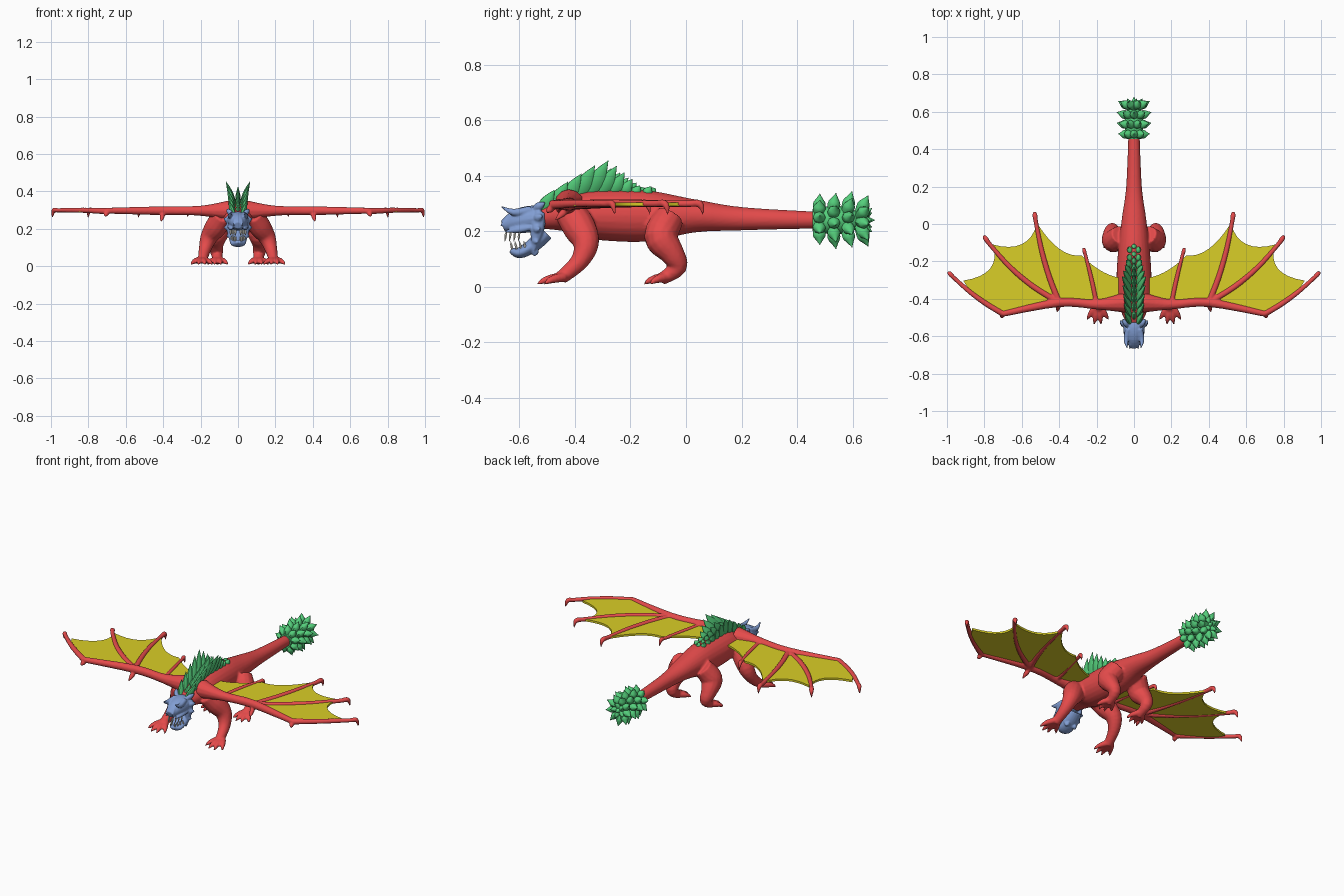
import bpy, bmesh, math
from mathutils import Vector

if "Cube" in bpy.data.objects:
    bpy.data.objects.remove(bpy.data.objects["Cube"])

X, Y, Z = Vector((1, 0, 0)), Vector((0, 1, 0)), Vector((0, 0, 1))


def material(name, rgb):
    m = bpy.data.materials.new(name)
    m.diffuse_color = (*rgb, 1)
    m.use_nodes = True
    m.node_tree.nodes["Principled BSDF"].inputs["Base Color"].default_value = m.diffuse_color
    return m


RED = material("red", (.78, .07, .07))
GREEN = material("green", (.09, .62, .2))
BLUE = material("blue", (.22, .34, .65))
YELLOW = material("yellow", (.7, .62, .02))
IVORY = material("ivory", (.85, .83, .75))


def bezier(a, c, b, t):
    return a * (1 - t) ** 2 + c * 2 * t * (1 - t) + b * t * t


def tube(bm, pts, ref=X, n=14, steps=4):
    """Smooth tapered tube; points are (x, y, z, radius along ref[, other radius])."""
    pts = [tuple(q) if len(q) == 5 else (*q, q[3]) for q in pts]
    p = [pts[0], *pts, pts[-1]]
    path = []
    for i in range(1, len(p) - 2):
        for k in range(steps):
            t = k / steps
            path.append([b + .5 * t * (c - a + t * (2 * a - 5 * b + 4 * c - d + t * (3 * (b - c) + d - a)))
                         for a, b, c, d in zip(*p[i - 1:i + 3])])
    path.append(pts[-1])
    rings = []
    for i, q in enumerate(path):
        tan = Vector(path[min(i + 1, len(path) - 1)][:3]) - Vector(path[max(i - 1, 0)][:3])
        tan.normalize()
        u = (ref - tan * ref.dot(tan)).normalized()
        v = tan.cross(u)
        ra, rb = max(q[3], .001), max(q[4], .001)
        rings.append([bm.verts.new(Vector(q[:3]) + u * ra * math.cos(w) + v * rb * math.sin(w))
                      for w in (math.tau * j / n for j in range(n))])
    for r0, r1 in zip(rings, rings[1:]):
        for j in range(n):
            bm.faces.new((r0[j], r0[(j + 1) % n], r1[(j + 1) % n], r1[j]))
    bm.faces.new(rings[0][::-1])
    bm.faces.new(rings[-1])


def spike(bm, base, tip, ra, rb, ref=X, belly=.4, n=8):
    """Pointed leaf or thorn from base to tip."""
    a, b = Vector(base), Vector(tip)
    shape = ((0, .75), (belly, 1), (.75, .55), (1, 0))
    tube(bm, [(*a.lerp(b, t), ra * k, rb * k) for t, k in shape], ref, n, 3)


def toes(bm, s, cx, y, length, spread):
    """Four clawed toes fanned out towards the front."""
    for i in range(4):
        f = (i - 1.5) / 1.5
        dx, dy = spread * f, -length * (1 - .25 * f * f)
        shape = ((.2, .035, .017), (.55, .03, .016), (.85, .021, .011), (1.05, .008, .003))
        tube(bm, [(s * (cx + dx * t), y + dy * t, z, r) for t, z, r in shape])


def finger(bm, a, b, bow, r=.018):
    """Wing finger from a to b, bowed sideways, ending in a claw hooked down."""
    a, b = Vector((*a, .294)), Vector((*b, .298))
    mid = (a + b) / 2 + Vector((*bow, .008))
    pts = [(*bezier(a, mid, b, t), r * (1 - .35 * t)) for t in (0, .3, .6, .9)]
    end = b + (b - mid).normalized() * .012
    tube(bm, pts + [(*b, r * .75), (end.x, end.y, .257, .002)], Z, 10)


def finish(bm, name, mat, voxel=0):
    bmesh.ops.recalc_face_normals(bm, faces=bm.faces)
    me = bpy.data.meshes.new(name)
    bm.to_mesh(me)
    bm.free()
    me.materials.append(mat)
    ob = bpy.data.objects.new(name, me)
    bpy.context.collection.objects.link(ob)
    bpy.ops.object.select_all(action='DESELECT')
    ob.select_set(True)
    bpy.context.view_layer.objects.active = ob
    if voxel:
        r = ob.modifiers.new("fuse", 'REMESH')
        r.mode, r.voxel_size, r.use_smooth_shade = 'VOXEL', voxel, True
        m = ob.modifiers.new("soften", 'SMOOTH')
        m.factor, m.iterations = .5, 3
    else:
        bpy.ops.object.shade_smooth_by_angle(angle=math.radians(45))


# Body and tail, with four legs fused in
bm = bmesh.new()
torso = [(-.54, .245, .035, .035), (-.43, .262, .085, .065), (-.33, .26, .095, .09),
         (-.14, .255, .085, .092), (.03, .255, .065, .06), (.2, .245, .042, .042), (.48, .24, .03, .03)]
tube(bm, [(0, *q) for q in torso], n=24, steps=6)
front_leg = [(.08, -.42, .27, .055), (.115, -.385, .215, .06), (.155, -.36, .155, .047),
             (.177, -.385, .09, .033), (.19, -.45, .032, .025)]
back_leg = [(.07, -.06, .25, .055), (.11, -.09, .18, .062), (.12, -.05, .12, .045),
            (.113, -.03, .07, .033), (.108, -.09, .026, .022)]
for s in (-1, 1):
    for leg in (front_leg, back_leg):
        tube(bm, [(s * q[0], *q[1:]) for q in leg])
    toes(bm, s, .194, -.42, .115, .055)
    toes(bm, s, .109, -.055, .095, .052)
finish(bm, "body", RED, .006)

# Wing plan: leading edge points and finger tips, mirrored by s
edge = [(.05, -.42), (.2, -.43), (.4, -.42), (.7, -.48), (.97, -.29)]
radii = [.055, .027, .024, .016, .012]
tips = [(.97, -.29), (.795, -.075), (.53, .05), (.267, -.14)]
for s, side in ((-1, "left"), (1, "right")):
    flip = lambda q: Vector((s * q[0], q[1]))
    bm = bmesh.new()
    tube(bm, [(*flip(q), .297, r) for q, r in zip(edge[:4], radii)], Z, 12)
    finger(bm, flip(edge[3]), flip((.985, -.265)), (s * .02, -.02), .017)
    finger(bm, flip(edge[2]), flip(tips[1]), (s * .045, -.045))
    finger(bm, flip(edge[2]), flip(tips[2]), (s * .03, -.02))
    finger(bm, flip(edge[1]), flip(tips[3]), (-s * .01, -.01), .015)
    for x, y in edge[2:4]:  # thumb claws
        drop = .055 if x < .5 else .025
        spike(bm, (s * x, y, .288), (s * (x + .012), y - drop, .29 - drop), .014, .014)
    finish(bm, side + "_wing_bones", RED, .005)

    # Membrane with scalloped trailing edge
    ends = [Vector(t).lerp(Vector(edge[2]), .1) for t in tips] + [Vector((.05, -.29))]
    outline = [Vector(q) for q in edge[:-1]] + [Vector((.85, -.4))]
    for a, b in zip(ends, ends[1:]):
        hub = Vector((.4, -.42)) if a.x > .5 else Vector((.15, -.42))
        c = ((a + b) / 2).lerp(hub, .3)
        outline += [bezier(a, c, b, k / 8) for k in range(8)]
    outline.append(ends[-1])
    bm = bmesh.new()
    face = bm.faces.new([bm.verts.new((s * q.x, q.y, .291)) for q in outline])
    up = bmesh.ops.extrude_face_region(bm, geom=[face])["geom"]
    bmesh.ops.translate(bm, verts=[g for g in up if isinstance(g, bmesh.types.BMVert)], vec=Z * .012)
    bmesh.ops.triangulate(bm, faces=[f for f in bm.faces if len(f.verts) > 4])
    finish(bm, side + "_wing_membrane", YELLOW)

# Head: skull, open jaw, brows, horns and cheek spikes
bm = bmesh.new()
skull = [(-.5, .245, .04, .035), (-.55, .245, .057, .048), (-.61, .235, .047, .043), (-.66, .218, .022, .02)]
jaw = [(-.505, .195, .042, .03), (-.55, .15, .046, .026), (-.6, .122, .04, .02), (-.632, .133, .014, .01)]
horn = [(.03, -.56, .275, .017), (.042, -.62, .268, .013), (.037, -.667, .29, .002)]
for part in (skull, jaw):
    tube(bm, [(0, *q) for q in part], n=18)
for s in (-1, 1):
    tube(bm, [(s * q[0], *q[1:]) for q in horn])
    spike(bm, (s * .045, -.525, .27), (s * .04, -.55, .12), .02, .026)     # jaw muscle
    spike(bm, (s * .012, -.62, .262), (s * .024, -.672, .215), .011, .013)  # nostril ridge
    spike(bm, (s * .048, -.56, .213), (s * .03, -.66, .197), .013, .013)    # upper lip
    for k in range(5):  # swept-back frill
        z, w = .28 - .036 * k, math.sin(.9 + .45 * k)
        spike(bm, (s * .045 * w, -.545, z), (s * .08 * w, -.505 - .01 * k, z + .025 - .013 * k), .014, .016)
finish(bm, "head", BLUE, .004)

# Teeth along both jaws
bm = bmesh.new()
for s in (-1, 1):
    for k in range(4):
        x, y = s * (.013 + .009 * k), -.648 + .016 * k
        spike(bm, (x, y, .195), (x, y - .004, .163), .005, .005, n=6)
        spike(bm, (x * .9, y + .022, .135), (x * .9, y + .016, .165), .005, .005, n=6)
finish(bm, "teeth", IVORY)

# Back plates: two splayed rows with a lower middle row
bm = bmesh.new()
for i in range(10):
    t = i / 9
    y, z = -.525 + .38 * t, min(.33, .265 + .17 * t)
    k = max(.28, min(.75 + .85 * t, 1.12, 2 - 1.9 * t))
    for s in (-1, 1):
        spike(bm, (s * .018, y, z), (s * (.02 + .04 * k), y + .068 * k, z + .111 * k),
              .014, .014 + .015 * k, n=10)
    spike(bm, (0, y + .02, z + .01), (0, y + .02 + .06 * k, z + .085 * k), .013, .012 + .012 * k, n=10)
finish(bm, "back_plates", GREEN)

# Tail club: staggered rings of stubby thorns on a core
bm = bmesh.new()
spike(bm, (0, .455, .24), (0, .68, .24), .052, .052, n=16)
for i in range(4):
    y, r = .478 + .048 * i, (.104 if i in (1, 2) else .095)
    for j in range(9):
        w = math.tau * (j + .5 * (i % 2)) / 9 + math.pi / 2
        out = Vector((math.cos(w) * .9, 0, math.sin(w)))
        hub = Vector((0, y, .24))
        spike(bm, hub + out * .02, hub + out * r + Y * (.004 + .01 * i), .023, .021, Y, .5)
for j in range(5):
    w = math.tau * j / 5
    spike(bm, (0, .61, .24), (.045 * math.cos(w), .67, .24 + .045 * math.sin(w)), .02, .02, X, .5)
finish(bm, "tail_club", GREEN)
